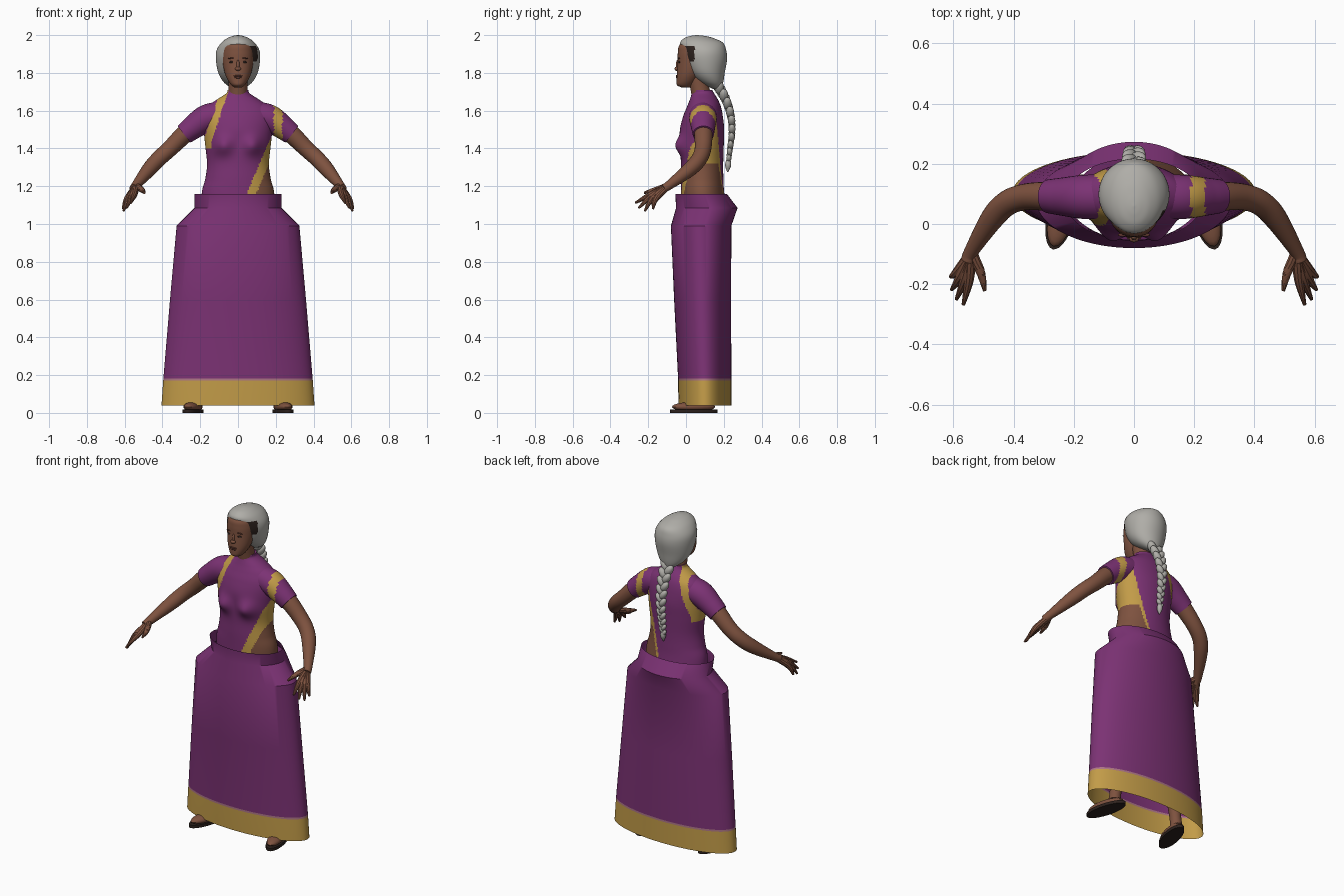
import bpy, bmesh, math
from mathutils import Vector, Matrix

if "Cube" in bpy.data.objects:
    bpy.data.objects.remove(bpy.data.objects["Cube"], do_unlink=True)


def material(name, r, g, b):
    m = bpy.data.materials.new(name)
    m.use_nodes = True
    m.diffuse_color = (r, g, b, 1)
    bsdf = m.node_tree.nodes["Principled BSDF"]
    bsdf.inputs["Base Color"].default_value = (r, g, b, 1)
    bsdf.inputs["Roughness"].default_value = 0.8
    return m


purple = material("purple cloth", 0.2, 0.032, 0.175)
gold = material("gold trim", 0.54, 0.33, 0.065)
rose = material("faded hem edge", 0.42, 0.18, 0.24)
skin = material("brown skin", 0.21, 0.085, 0.05)
grey = material("grey hair", 0.43, 0.42, 0.39)
dark = material("dark brown", 0.025, 0.015, 0.012)
lip = material("lip brown", 0.12, 0.042, 0.03)
parts = []


def finish(name, bm, mats, rule=None):
    bmesh.ops.recalc_face_normals(bm, faces=bm.faces)
    for f in bm.faces:
        f.smooth = True
        if rule:
            f.material_index = rule(f.calc_center_median())
    me = bpy.data.meshes.new(name)
    bm.to_mesh(me)
    bm.free()
    for m in mats:
        me.materials.append(m)
    ob = bpy.data.objects.new(name, me)
    bpy.context.collection.objects.link(ob)
    parts.append(ob)
    return ob


def bridge(name, rings, mats, rule=None, caps=True):
    bm = bmesh.new()
    loops = [[bm.verts.new(p) for p in ring] for ring in rings]
    n = len(loops[0])
    for a, b in zip(loops, loops[1:]):
        for i in range(n):
            j = (i + 1) % n
            bm.faces.new((a[i], a[j], b[j], b[i]))
    if caps:
        bm.faces.new(loops[0])
        bm.faces.new(loops[-1])
    return finish(name, bm, mats, rule)


def spline(points, steps):
    p = [Vector(q) for q in points]
    p = [p[0] * 2 - p[1]] + p + [p[-1] * 2 - p[-2]]
    out = []
    for a, b, c, d in zip(p, p[1:], p[2:], p[3:]):
        for k in range(steps):
            t = k / steps
            out.append((b * 2 + (c - a) * t + (a * 2 - b * 5 + c * 4 - d) * t * t
                        + (b * 3 - a - c * 3 + d) * t ** 3) * 0.5)
    return out + [p[-2]]


def loft(name, sections, mats, rule=None, steps=6, n=64, caps=True, shape=None):
    """Horizontal ellipses given as (z, centre y, half width, half depth)."""
    rings = []
    for z, cy, rx, ry in spline(sections, steps):
        ring = []
        for i in range(n):
            a = math.tau * i / n
            v = Vector((rx * math.cos(a), cy + ry * math.sin(a), z))
            ring.append(shape(v, cy) if shape else v)
        rings.append(ring)
    return bridge(name, rings, mats, rule, caps)


def tube(name, points, mats, rule=None, side=1, steps=5, n=16):
    """Round limb through points given as (x, y, z, radius)."""
    path = spline(points, steps)
    rings = []
    for i, p in enumerate(path):
        d = (path[min(i + 1, len(path) - 1)] - path[max(i - 1, 0)]).to_3d().normalized()
        u = d.cross(Vector((0.3, 1, 0.2))).normalized()
        w = d.cross(u)
        ring = [p.to_3d() + (u * math.cos(math.tau * k / n) + w * math.sin(math.tau * k / n)) * p[3]
                for k in range(n)]
        rings.append([Vector((v.x * side, v.y, v.z)) for v in ring])
    return bridge(name, rings, mats, rule)


def blob(name, loc, size, mat, rot=None):
    bm = bmesh.new()
    bmesh.ops.create_uvsphere(bm, u_segments=20, v_segments=12, radius=1)
    m = Matrix.Translation(loc) @ (rot or Matrix()) @ Matrix.Diagonal((*size, 1))
    bmesh.ops.transform(bm, matrix=m, verts=bm.verts)
    return finish(name, bm, [mat])


# Long skirt with a gold hem, open at top and bottom
loft("skirt", [(0.04, 0.1, 0.405, 0.14), (0.172, 0.099, 0.396, 0.141), (0.183, 0.099, 0.395, 0.141),
               (0.6, 0.088, 0.36, 0.151), (0.99, 0.08, 0.325, 0.16), (1.085, 0.11, 0.23, 0.163),
               (1.16, 0.08, 0.23, 0.136)],
     [purple, gold, rose], lambda c: 1 if c.z < 0.172 else 2 if c.z < 0.183 else 0,
     steps=1, n=96, caps=False)


# Torso with wrapped blouse: bare waist on one side, gold borders
def bust(v, cy):
    if v.y < cy:
        d = ((abs(v.x) - 0.08) / 0.05) ** 2 + ((v.z - 1.415) / 0.05) ** 2
        v.y -= 0.038 * math.exp(-d) * min(1, (cy - v.y) / 0.05)
    return v


def blouse(c):
    if c.x > 0:
        front = c.y < 0.085
        edge = 0.05 + (0.43 if front else 0.25) * (c.z - 1.17)
        if c.x < edge or c.z > 1.6:
            return 0
        return 1 if c.z > 1.32 or c.x < edge + (0.05 if front else 0.018) else 2
    strap = -0.08 - 0.34 * (1.68 - c.z)
    if c.z > 1.42 and abs(c.x - strap) < 0.022:
        return 1
    return 1 if c.x < -0.14 and 1.4 < c.z < 1.45 else 0


loft("torso", [(1.0, 0.1, 0.195, 0.125), (1.16, 0.088, 0.192, 0.115), (1.24, 0.085, 0.173, 0.113),
               (1.32, 0.085, 0.164, 0.112), (1.42, 0.085, 0.174, 0.115), (1.5, 0.085, 0.182, 0.117),
               (1.57, 0.09, 0.187, 0.105), (1.62, 0.095, 0.163, 0.09), (1.655, 0.095, 0.118, 0.076),
               (1.69, 0.09, 0.064, 0.06), (1.71, 0.085, 0.055, 0.053)],
     [purple, gold, skin], blouse, steps=10, n=120, shape=bust)

# Neck and head
tube("neck", [(0, 0.09, 1.64, 0.055), (0, 0.075, 1.71, 0.05), (0, 0.06, 1.79, 0.05)], [skin], n=32)
loft("head", [(1.722, 0, 0.018, 0.022), (1.735, -0.005, 0.035, 0.042), (1.76, 0.005, 0.053, 0.055),
              (1.8, 0.02, 0.07, 0.068), (1.86, 0.035, 0.081, 0.079), (1.91, 0.04, 0.082, 0.083),
              (1.95, 0.045, 0.072, 0.078), (1.985, 0.05, 0.03, 0.03)], [skin])
blob("nose_bridge", (0, -0.044, 1.84), (0.009, 0.01, 0.028), skin)
blob("nose_tip", (0, -0.049, 1.822), (0.016, 0.012, 0.011), skin)
blob("upper_lip", (0, -0.046, 1.784), (0.024, 0.008, 0.005), lip)
blob("lower_lip", (0, -0.046, 1.776), (0.02, 0.008, 0.006), lip)
for s, label in ((1, "left"), (-1, "right")):
    blob(label + "_eye", (s * 0.033, -0.035, 1.857), (0.014, 0.006, 0.006), dark)
    blob(label + "_eyebrow", (s * 0.035, -0.036, 1.878), (0.019, 0.006, 0.003), lip,
         Matrix.Rotation(s * 0.1, 4, "Y"))

# Hair with a dark patch on the left temple
loft("hair", [(1.715, 0.165, 0.03, 0.022), (1.75, 0.135, 0.075, 0.062), (1.8, 0.112, 0.104, 0.093),
              (1.87, 0.101, 0.117, 0.116), (1.92, 0.095, 0.113, 0.118), (1.96, 0.082, 0.088, 0.113),
              (1.985, 0.068, 0.055, 0.075), (1.996, 0.062, 0.025, 0.035), (2.0, 0.06, 0.002, 0.002)],
     [grey, dark], lambda c: 1 if c.x > 0.06 and c.y < 0.045 and 1.86 < c.z < 1.94 else 0, n=80)

# Braid: alternating tilted strands down the back, then a tuft
braid = spline([(0.165, 1.74), (0.21, 1.66), (0.238, 1.57), (0.243, 1.48), (0.233, 1.4), (0.225, 1.33)], 4)
for i, p in enumerate(braid):
    k = 1 - 0.55 * i / len(braid)
    s = 1 if i % 2 else -1
    blob(f"braid_strand_{i + 1}", (s * 0.016 * k, p[0], p[1]), (0.024 * k, 0.026 * k, 0.042 * k),
         grey, Matrix.Rotation(s * 0.6, 4, "Y"))
tube("braid_tuft", [(0, 0.225, 1.345, 0.01), (0, 0.223, 1.31, 0.016), (0, 0.22, 1.275, 0.003)], [grey])

# Limbs, mirrored
fingers = {
    "index": ((0.548, -0.185, 1.157), (0.567, -0.268, 1.112)),
    "middle": ((0.563, -0.185, 1.146), (0.59, -0.25, 1.085)),
    "ring": ((0.578, -0.177, 1.137), (0.606, -0.218, 1.069)),
    "little": ((0.588, -0.16, 1.133), (0.61, -0.175, 1.08)),
}
for s, label in ((1, "left"), (-1, "right")):
    tube(label + "_sleeve", [(0.1, 0.09, 1.575, 0.074), (0.17, 0.09, 1.557, 0.073),
                             (0.24, 0.091, 1.51, 0.063), (0.285, 0.092, 1.475, 0.056)],
         [purple, gold], lambda c: 1 if 0.19 < c.x < 0.235 else 0, s, steps=8, n=32)
    tube(label + "_arm", [(0.2, 0.09, 1.54, 0.05), (0.28, 0.092, 1.478, 0.049), (0.36, 0.09, 1.4, 0.044),
                          (0.42, 0.07, 1.345, 0.042), (0.47, 0.02, 1.29, 0.039),
                          (0.54, -0.09, 1.205, 0.024), (0.552, -0.12, 1.188, 0.023)],
         [skin], side=s, n=24)
    for finger, (knuckle, tip) in fingers.items():
        tube(f"{label}_{finger}_finger", [(0.54, -0.095, 1.2, 0.018), (*knuckle, 0.016), (*tip, 0.006)],
             [skin], side=s, n=10)
    tube(label + "_thumb", [(0.535, -0.1, 1.2, 0.017), (0.508, -0.165, 1.18, 0.015),
                            (0.496, -0.222, 1.165, 0.006)], [skin], side=s, n=10)
    tube(label + "_leg", [(0.225, 0.1, 0.04, 0.035), (0.215, 0.1, 0.12, 0.034), (0.18, 0.11, 0.35, 0.055),
                          (0.15, 0.1, 0.55, 0.055), (0.1, 0.1, 1.0, 0.085)], [skin], side=s, n=24)

    # Foot turned slightly outward on a flat sandal
    turn = Matrix.Rotation(s * 0.25, 4, "Z")
    blob(label + "_foot", (s * 0.238, 0.04, 0.032), (0.043, 0.118, 0.026), skin, turn)
    sole = loft(label + "_sandal", [(0, 0, 0.048, 0.13), (0.018, 0, 0.048, 0.13)], [dark], steps=1, n=32)
    sole.data.transform(Matrix.Translation((s * 0.238, 0.042, 0)) @ turn)

# Smooth shading with sharp edges kept
bpy.ops.object.select_all(action="DESELECT")
for ob in parts:
    ob.select_set(True)
bpy.context.view_layer.objects.active = parts[0]
bpy.ops.object.shade_smooth_by_angle(angle=math.radians(35))
